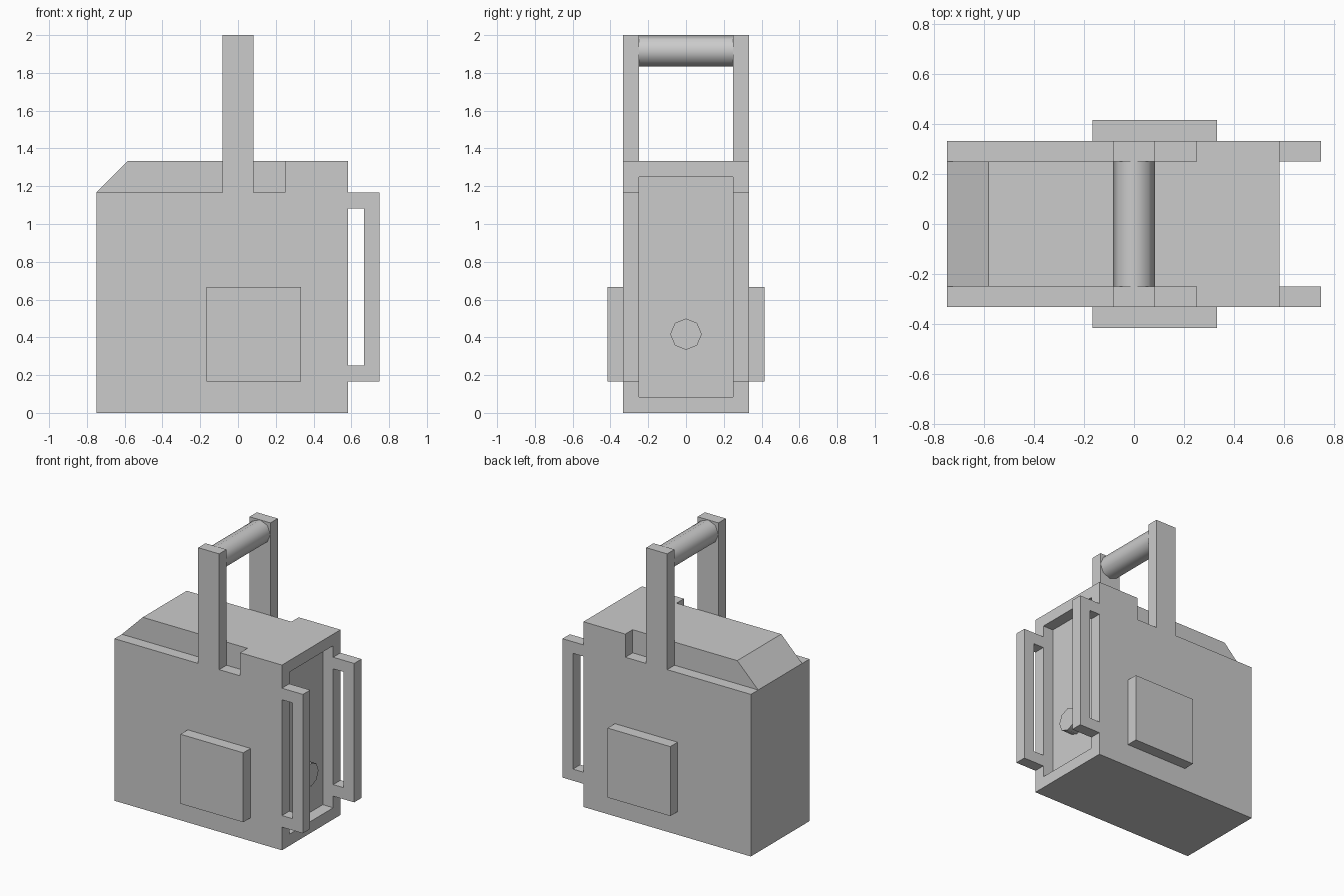
import bpy, bmesh, math

if "Cube" in bpy.data.objects:
    bpy.data.objects.remove(bpy.data.objects["Cube"])

U = 1 / 12  # the model sits on a regular 1/12 unit grid


def prism(name, profile, y0, y1):
    """Extrude an (x, z) profile from y0 to y1; all values in grid units."""
    bm = bmesh.new()
    face = bm.faces.new([bm.verts.new((x * U, y0 * U, z * U)) for x, z in profile])
    ext = bmesh.ops.extrude_face_region(bm, geom=[face])
    verts = [v for v in ext["geom"] if isinstance(v, bmesh.types.BMVert)]
    bmesh.ops.translate(bm, verts=verts, vec=(0, (y1 - y0) * U, 0))
    bmesh.ops.recalc_face_normals(bm, faces=bm.faces)
    mesh = bpy.data.meshes.new(name)
    bm.to_mesh(mesh)
    bm.free()
    obj = bpy.data.objects.new(name, mesh)
    bpy.context.collection.objects.link(obj)
    return obj


def box(name, x0, x1, y0, y1, z0, z1):
    return prism(name, [(x0, z0), (x1, z0), (x1, z1), (x0, z1)], y0, y1)


def cut(target, *bounds):
    """Subtract a box from the target and remove the cutter."""
    cutter = box("cutter", *bounds)
    cutter.hide_render = True
    mod = target.modifiers.new("cut", "BOOLEAN")
    mod.operation = "DIFFERENCE"
    mod.solver = "EXACT"
    mod.object = cutter
    bpy.context.view_layer.objects.active = target
    bpy.ops.object.modifier_apply(modifier=mod.name)
    bpy.data.objects.remove(cutter)


def rod(name, location, rotation, length):
    """Eight-sided rod with smooth sides and sharp ends."""
    bpy.ops.mesh.primitive_cylinder_add(
        vertices=8, radius=U, depth=length * U, rotation=rotation,
        location=[c * U for c in location])
    bpy.context.object.name = name
    bpy.ops.object.shade_smooth_by_angle(angle=math.radians(60))


# Body with chamfered end and the carrying posts rising from its sides
body = prism("body", [(-9, 0), (7, 0), (7, 16), (1, 16), (1, 24), (-1, 24),
                      (-1, 16), (-7, 16), (-9, 14)], -4, 4)
cut(body, -2, 2, -3, 3, 16, 25)         # gap between the posts
cut(body, 6, 8, -3, 3, 1, 15)           # shallow recess in the right end
for y0, y1 in ((-5, -3), (3, 5)):       # ledges beside the raised lid
    cut(body, -10, -1, y0, y1, 14, 17)
    cut(body, 1, 3, y0, y1, 14, 17)

# Grip bar between the posts, and the knob in the recess
rod("grip_bar", (0, 0, 23), (math.pi / 2, 0, 0), 6)
rod("recess_knob", (6.5, 0, 5), (0, math.pi / 2, 0), 1)

# Side pads and the two bracket handles at the right end
bracket = [(7, 2), (9, 2), (9, 14), (7, 14), (7, 13), (8, 13), (8, 3), (7, 3)]
for side, s in (("front", -1), ("back", 1)):
    box(side + "_pad", -2, 4, 4 * s, 5 * s, 2, 8)
    prism(side + "_bracket", bracket, 3 * s, 4 * s)
